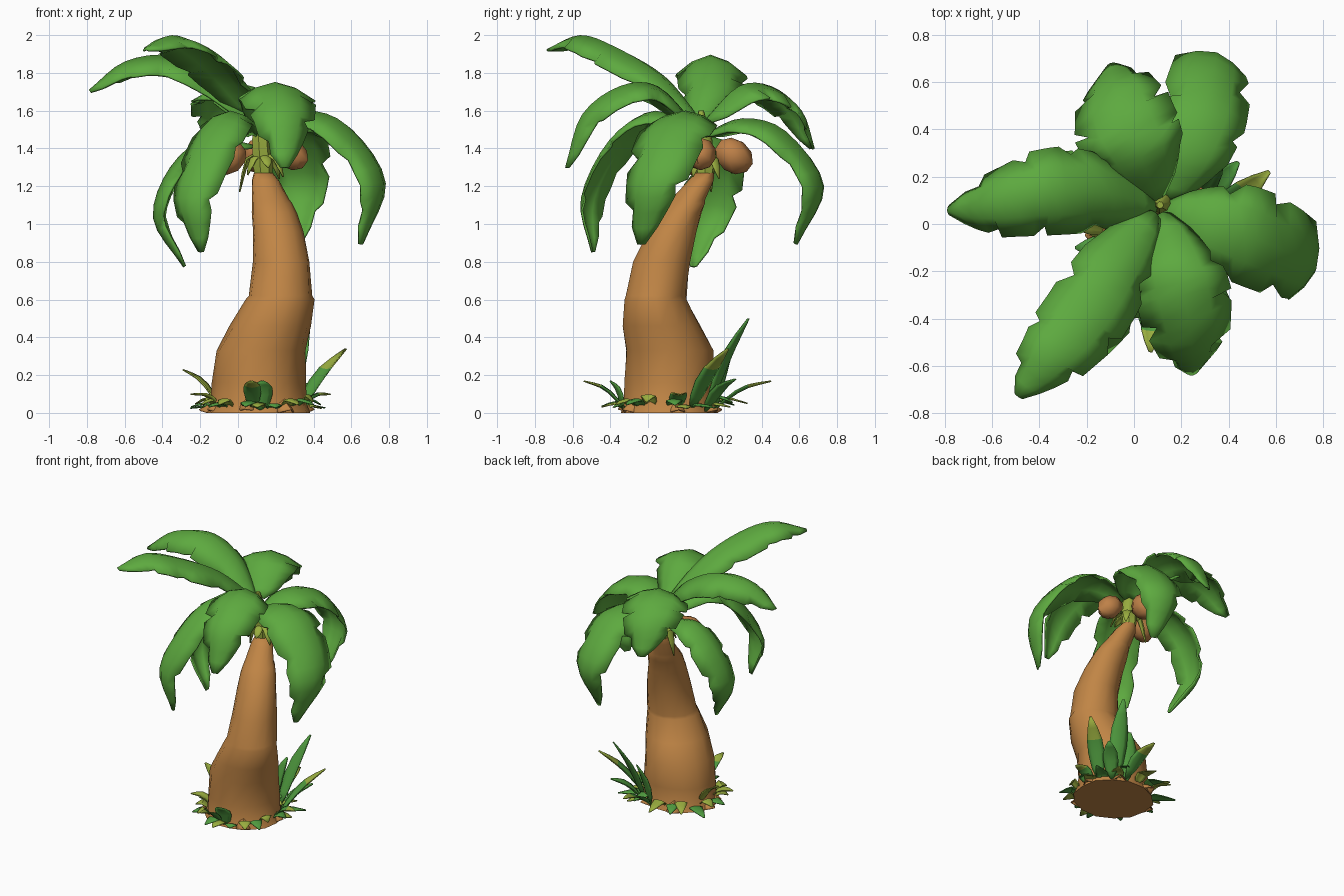
import bpy, bmesh, math, random
from mathutils import Vector

if "Cube" in bpy.data.objects:
    bpy.data.objects.remove(bpy.data.objects["Cube"])
random.seed(4)


def mat(name, c):
    m = bpy.data.materials.new(name)
    m.diffuse_color = (*c, 1)
    m.use_nodes = True
    m.node_tree.nodes["Principled BSDF"].inputs["Base Color"].default_value = m.diffuse_color
    return m


GREEN = mat("frond green", (0.11, 0.40, 0.05))
LIME = mat("yellow green", (0.32, 0.42, 0.05))
DARK = mat("grass green", (0.08, 0.33, 0.05))
BARK = mat("bark brown", (0.53, 0.235, 0.06))
NUT = mat("coconut brown", (0.52, 0.22, 0.065))


def finish(bm, name, mats, thick=0.0, angle=40):
    me = bpy.data.meshes.new(name)
    bm.to_mesh(me)
    bm.free()
    ob = bpy.data.objects.new(name, me)
    bpy.context.collection.objects.link(ob)
    for m in mats:
        me.materials.append(m)
    if thick:
        s = ob.modifiers.new("thickness", "SOLIDIFY")
        s.thickness = thick
        s.offset = -1
    bpy.ops.object.select_all(action="DESELECT")
    ob.select_set(True)
    bpy.context.view_layer.objects.active = ob
    bpy.ops.object.shade_smooth_by_angle(angle=math.radians(angle))
    return ob


def spline(pts, t):
    """Catmull-Rom point at t in 0..1."""
    p = [Vector(q) for q in pts]
    p = [2 * p[0] - p[1]] + p + [2 * p[-1] - p[-2]]
    n = len(pts) - 1
    i = min(int(t * n), n - 1)
    u = t * n - i
    a, b, c, d = p[i:i + 4]
    return 0.5 * (2 * b + (c - a) * u + (2 * a - 5 * b + 4 * c - d) * u * u
                  + (3 * b - a - 3 * c + d) * u ** 3)


def leaf(bm, pts, w, droop, rows, notch, power=0.55, tip_mat=None, mat_i=0):
    """Folded leaf along a curved midrib with a few torn notches."""
    d = Vector(pts[-2]) - Vector(pts[0])
    side = Vector((d.x, d.y, 0)).normalized().cross(Vector((0, 0, 1)))
    offs = (-1, -0.55, 0, 0.55, 1)
    grid = []
    for i in range(rows + 1):
        t = i / rows
        p = spline(pts, t)
        tan = (spline(pts, min(1, t + 0.02)) - spline(pts, max(0, t - 0.02))).normalized()
        nrm = side.cross(tan).normalized()
        hw = w * max(0.05, math.sin(math.pi * t ** 0.85)) ** power if t < 1 else w * 0.12
        row = []
        for o in offs:
            k, slide = 1.0, 0
            if abs(o) == 1 and notch and 3 < i < rows - 1:
                cut = (i + (o > 0) * 2) % 4
                k = 1 - notch * random.uniform(0.5, 1) if cut == 0 else 1.04
                slide = 0.035 if cut == 3 else 0
            row.append(bm.verts.new(p + side * o * hw * k
                                    - nrm * droop * hw * abs(o) ** 1.8 + tan * slide))
        grid.append(row)
    for i in range(rows):
        for j in range(4):
            f = bm.faces.new((grid[i][j], grid[i][j + 1], grid[i + 1][j + 1], grid[i + 1][j]))
            f.material_index = tip_mat if tip_mat is not None and i > rows * 0.55 else mat_i


# Crown fronds: midrib points, half width, edge droop
fronds = {
    "left_frond": ([(.1, .07, 1.55), (-.1, .13, 1.76), (-.35, .135, 1.89), (-.6, .1, 1.86), (-.79, .06, 1.71)], .18, .6),
    "front_left_frond": ([(.09, .05, 1.58), (-.05, -.15, 1.8), (-.2, -.38, 1.94), (-.35, -.56, 2.0), (-.49, -.73, 1.93)], .175, .45),
    "front_frond": ([(.12, .05, 1.53), (.17, -.15, 1.73), (.22, -.35, 1.73), (.25, -.55, 1.58), (.25, -.64, 1.3)], .195, .45),
    "right_frond": ([(.13, .07, 1.5), (.35, .0, 1.6), (.58, -.09, 1.52), (.77, -.19, 1.22), (.66, -.24, .89)], .2, .4),
    "back_right_frond": ([(.14, .1, 1.48), (.23, .3, 1.56), (.31, .53, 1.49), (.35, .725, 1.2), (.32, .59, .89)], .185, .4),
    "back_left_frond": ([(.1, .1, 1.55), (.03, .28, 1.73), (-.05, .45, 1.73), (-.09, .6, 1.61), (-.1, .68, 1.4)], .215, .4),
    "low_left_frond": ([(.08, .1, 1.42), (-.16, .14, 1.46), (-.36, .15, 1.3), (-.45, .12, 1.03), (-.29, .04, .77)], .155, .45),
    "low_front_frond": ([(.08, .06, 1.48), (-.04, -.16, 1.6), (-.15, -.38, 1.46), (-.26, -.54, 1.14), (-.2, -.5, .85)], .155, .45),
}
for name, (pts, w, dr) in fronds.items():
    bm = bmesh.new()
    leaf(bm, pts, w, dr, 16, 0.25)
    finish(bm, name, [GREEN], 0.012, 50)


def loft(rings, name, mats, sides, jitter=0.0):
    """Closed tube through elliptical rings (x, y, z, rx, ry)."""
    bm = bmesh.new()
    prev = None
    for x, y, z, rx, ry in rings:
        ring = []
        for k in range(sides):
            a = 2 * math.pi * k / sides
            r = 1 + random.uniform(-jitter, jitter)
            ring.append(bm.verts.new((x + rx * r * math.cos(a), y + ry * r * math.sin(a), z)))
        if prev:
            for k in range(sides):
                n = (k + 1) % sides
                bm.faces.new((prev[k], prev[n], ring[n], ring[k]))
        else:
            bm.faces.new(ring[::-1])
        prev = ring
    bm.faces.new(prev)
    return finish(bm, name, mats, angle=50)


# Leaning lumpy trunk with slight bark collars
loft([(.11, -.09, 0, .28, .26), (.11, -.09, .05, .255, .245), (.11, -.09, .16, .245, .238),
      (.12, -.09, .33, .238, .235), (.172, -.13, .46, .218, .21), (.222, -.162, .6, .178, .17),
      (.226, -.158, .62, .17, .162), (.23, -.13, .8, .15, .152), (.21, -.075, .96, .133, .13),
      (.19, -.03, 1.06, .12, .113), (.178, 0, 1.11, .108, .102), (.172, .01, 1.13, .098, .092),
      (.145, .08, 1.23, .074, .068), (.135, .1, 1.27, .05, .05)], "trunk", [BARK], 14, 0.03)

# Yellow-green crown heart
loft([(.135, .1, 1.22, .04, .04), (.13, .1, 1.3, .055, .055), (.12, .09, 1.45, .05, .05),
      (.11, .08, 1.6, .015, .015)], "crown_heart", [LIME], 7)

# Small dry leaflets hanging from the heart
bm = bmesh.new()
for a, L, z in ((40, .12, 1.24), (100, .15, 1.27), (165, .13, 1.17), (215, .1, 1.26), (285, .12, 1.3), (330, .13, 1.25)):
    c, s = math.cos(math.radians(a)), math.sin(math.radians(a))
    leaf(bm, [(.13, .1, 1.38), (.13 + L * .7 * c, .1 + L * .7 * s, 1.35), (.13 + L * c, .1 + L * s, z)],
         .03, .3, 4, 0)
finish(bm, "crown_leaflets", [LIME], 0.008)

# Coconuts, slightly elongated outward
for i, (p, r) in enumerate([((-.05, .03, 1.35), .085), ((.115, .25, 1.36), .09), ((.28, .08, 1.37), .08)]):
    bm = bmesh.new()
    bmesh.ops.create_uvsphere(bm, u_segments=7, v_segments=5, radius=r)
    out = Vector((p[0] - .12, p[1] - .1, -.1)).normalized()
    for v in bm.verts:
        v.co += out * v.co.dot(out) * 0.25
    bmesh.ops.translate(bm, verts=bm.verts, vec=p)
    finish(bm, f"coconut_{i + 1}", [NUT], angle=50)

# Roots spreading from the foot
bm = bmesh.new()
for a, L in ((10, .3), (60, .3), (115, .31), (172, .32), (200, .29), (255, .28), (305, .3)):
    c, s = math.cos(math.radians(a)), math.sin(math.radians(a))
    P = lambda d, z: (.11 + d * c, -.09 + d * s, z)
    leaf(bm, [P(.2, .12), P(.26, .05), P(L, .02)], .06, .9, 4, 0, 0.4)
for v in bm.verts:
    v.co.z = max(v.co.z, 0.003)
finish(bm, "roots", [BARK], 0.006)

# Tall grass blades: base, tip, half width, colour and tip colour index
blades = [((.32, .02, 0), (.57, .22, .34), .055, 0, 1), ((.26, .11, 0), (.37, .33, .5), .06, 0, 0),
          ((.19, .15, 0), (.24, .24, .33), .06, 0, 0), ((-.1, -.02, .04), (-.29, .03, .23), .045, 1, 1),
          ((.08, -.32, .02), (.07, -.54, .17), .045, 0, 1), ((.2, .15, .02), (.2, .45, .17), .05, 0, 1),
          ((.33, -.05, .02), (.49, -.03, .1), .045, 0, 1), ((-.08, -.15, .02), (-.25, -.2, .1), .04, 1, 1),
          ((.12, -.33, 0), (.13, -.4, .17), .06, 0, 0), ((.28, .1, 0), (.44, .26, .18), .05, 0, 0)]
bm = bmesh.new()
for b, t, w, m, tm in blades:
    b, t = Vector(b), Vector(t)
    leaf(bm, [b, b.lerp(t, .5) + Vector((0, 0, .03)), t], w, -.3, 5, 0, 0.8, tm, m)
# Low tufts around the foot
for k in range(20):
    a = 2 * math.pi * k / 20 + random.uniform(-.12, .12)
    c, s = math.cos(a), math.sin(a)
    L = random.uniform(.31, .37) + (.06 if s > .4 else 0)
    h = random.uniform(.04, .1)
    P = lambda d, z: (.11 + d * c, -.09 + d * s, z)
    leaf(bm, [P(.22, .02), P(.28, h), P(L, h * .6)], .045, .2, 4, 0, 0.8, mat_i=k % 2)
for v in bm.verts:
    v.co.z = max(v.co.z, 0.008)
finish(bm, "grass", [DARK, LIME], 0.006)
